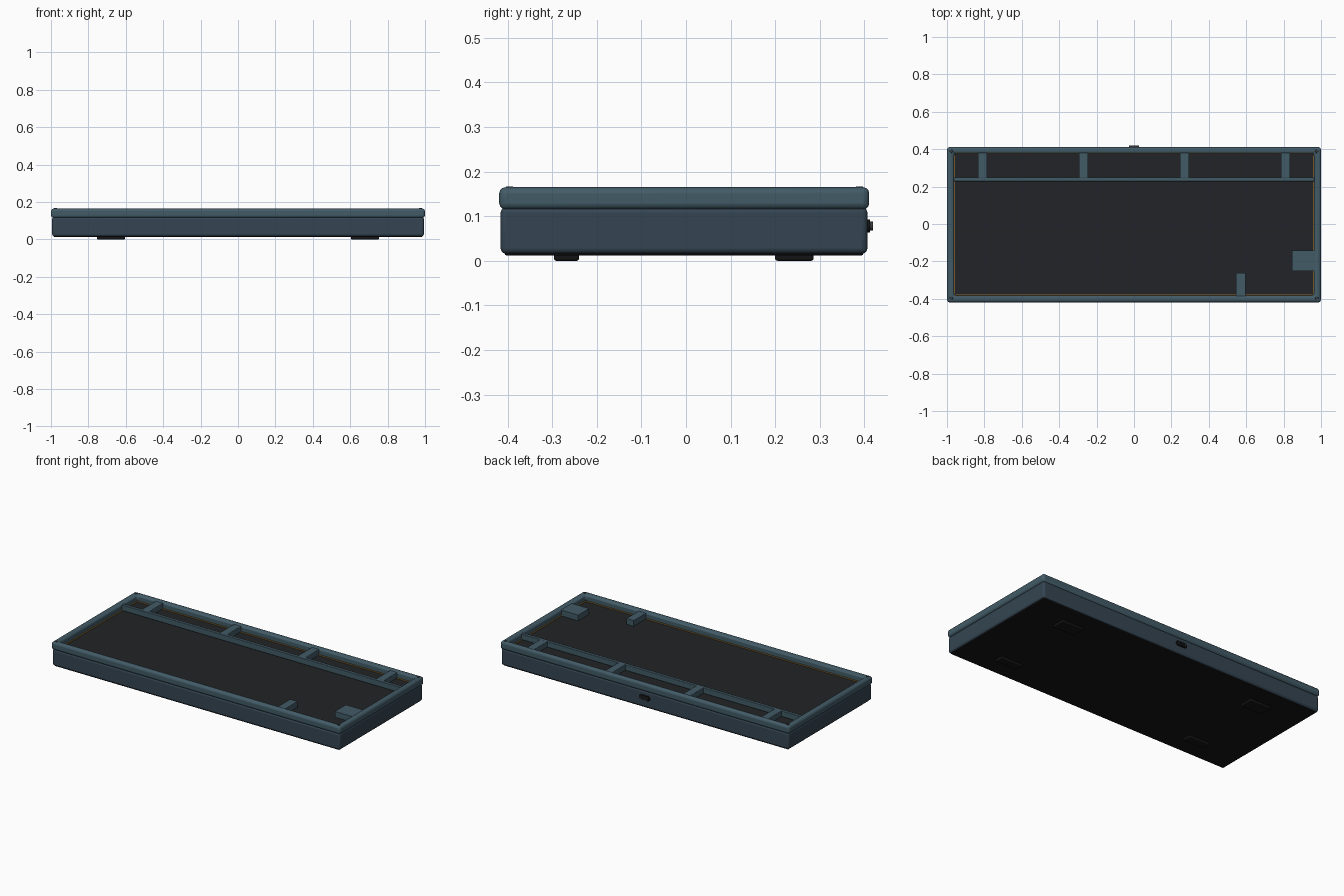
import bpy, bmesh, math
from mathutils import Matrix

if "Cube" in bpy.data.objects:
    bpy.data.objects.remove(bpy.data.objects["Cube"])


def mat(name, r, g, b):
    m = bpy.data.materials.new(name)
    m.diffuse_color = (r, g, b, 1)
    m.use_nodes = True
    m.node_tree.nodes["Principled BSDF"].inputs["Base Color"].default_value = m.diffuse_color
    return m


FRAME = mat("frame_blue", 0.055, 0.105, 0.135)
CASE = mat("case_blue", 0.035, 0.06, 0.085)
DARK = mat("plate_dark", 0.015, 0.017, 0.02)
BLACK = mat("rubber_black", 0.007, 0.007, 0.008)
BRASS = mat("brass", 0.3, 0.17, 0.04)
STEEL = mat("steel", 0.04, 0.045, 0.05)


def finish(name, bm, material, bevel=0.0, seg=3):
    bmesh.ops.recalc_face_normals(bm, faces=bm.faces)
    me = bpy.data.meshes.new(name)
    bm.to_mesh(me)
    bm.free()
    ob = bpy.data.objects.new(name, me)
    bpy.context.collection.objects.link(ob)
    me.materials.append(material)
    if bevel:
        b = ob.modifiers.new("bevel", 'BEVEL')
        b.width, b.segments, b.limit_method = bevel, seg, 'ANGLE'
    bpy.ops.object.select_all(action='DESELECT')
    ob.select_set(True)
    bpy.context.view_layer.objects.active = ob
    bpy.ops.object.shade_smooth_by_angle(angle=math.radians(40))
    return ob


def box(name, x0, x1, y0, y1, z0, z1, material, bevel=0.0, seg=3):
    bm = bmesh.new()
    bmesh.ops.create_cube(bm, size=1, matrix=Matrix.Translation(
        ((x0 + x1) / 2, (y0 + y1) / 2, (z0 + z1) / 2))
        @ Matrix.Diagonal((x1 - x0, y1 - y0, z1 - z0, 1)))
    return finish(name, bm, material, bevel, seg)


def loop_solid(name, outer, inner, d0, d1, material, bevel=0.0, axis='Z'):
    """Closed ring between two outlines of equal length, swept from d0 to d1."""
    bm = bmesh.new()
    put = (lambda p, d: (p[0], p[1], d)) if axis == 'Z' else (lambda p, d: (p[0], d, p[1]))
    rings = [[bm.verts.new(put(p, d)) for p in pts]
             for pts, d in ((outer, d0), (outer, d1), (inner, d1), (inner, d0))]
    n = len(outer)
    for k in range(4):
        a, b = rings[k], rings[(k + 1) % 4]
        for i in range(n):
            j = (i + 1) % n
            bm.faces.new((a[i], a[j], b[j], b[i]))
    return finish(name, bm, material, bevel)


def rect(x, y0, y1):
    return [(-x, y0), (x, y0), (x, y1), (-x, y1)]


def stadium(w, h, cz, n=8):
    r = h / 2
    return [(s * (w / 2 - r) + r * math.cos(a), cz + r * math.sin(a))
            for s, st in ((1, -math.pi / 2), (-1, math.pi / 2))
            for a in [st + math.pi * i / n for i in range(n + 1)]]


# Lower case walls, bottom cover and switch plate
loop_solid("lower_case", rect(0.994, -0.416, 0.407), rect(0.965, -0.386, 0.377),
           0.016, 0.12, CASE, 0.012)
box("bottom_cover", -0.985, 0.985, -0.407, 0.398, 0.012, 0.03, BLACK, 0.004, 2)
box("switch_plate", -0.962, 0.962, -0.383, 0.378, 0.105, 0.122, DARK)
loop_solid("brass_trim", rect(0.963, -0.384, 0.379), rect(0.957, -0.378, 0.373),
           0.118, 0.126, BRASS)

# Top frame with its key-row dividers and blockers
loop_solid("top_frame", rect(1.0, -0.419, 0.411), rect(0.962, -0.383, 0.378),
           0.115, 0.165, FRAME, 0.014)
box("row_divider", -0.965, 0.965, 0.228, 0.249, 0.122, 0.158, FRAME, 0.003, 2)
for i, x in enumerate((-0.81, -0.27, 0.27, 0.81)):
    box(f"function_row_bar_{i}", x - 0.025, x + 0.025, 0.245, 0.385, 0.122, 0.158,
        FRAME, 0.003, 2)
box("arrow_gap_bar", 0.545, 0.595, -0.388, -0.262, 0.122, 0.158, FRAME)
box("side_blocker", 0.845, 0.968, -0.25, -0.142, 0.122, 0.158, FRAME)

# Corner screws and rubber feet
for sx in (-1, 1):
    side = "left" if sx < 0 else "right"
    for end, y in (("front", -0.396), ("back", 0.389)):
        bm = bmesh.new()
        bmesh.ops.create_cone(bm, cap_ends=True, segments=20, radius1=0.01, radius2=0.008,
                              depth=0.01, matrix=Matrix.Translation((sx * 0.977, y, 0.162)))
        finish(f"screw_{end}_{side}", bm, STEEL)
    for end, y0, y1 in (("front", -0.296, -0.24), ("back", 0.2, 0.286)):
        xs = sorted((sx * 0.604, sx * 0.754))
        box(f"foot_{end}_{side}", xs[0], xs[1], y0, y1, 0.0, 0.016, BLACK, 0.005)

# Cable port on the back: surround, shell, dark cavity and tongue
loop_solid("port_surround", stadium(0.076, 0.030, 0.078), stadium(0.056, 0.019, 0.078),
           0.40, 0.413, BLACK, 0.002, 'Y')
loop_solid("port_shell", stadium(0.056, 0.020, 0.078), stadium(0.048, 0.013, 0.078),
           0.40, 0.419, STEEL, 0.0, 'Y')
box("port_cavity", -0.026, 0.026, 0.404, 0.409, 0.070, 0.086, BLACK)
box("port_tongue", -0.016, 0.016, 0.405, 0.416, 0.0765, 0.0795, STEEL)
